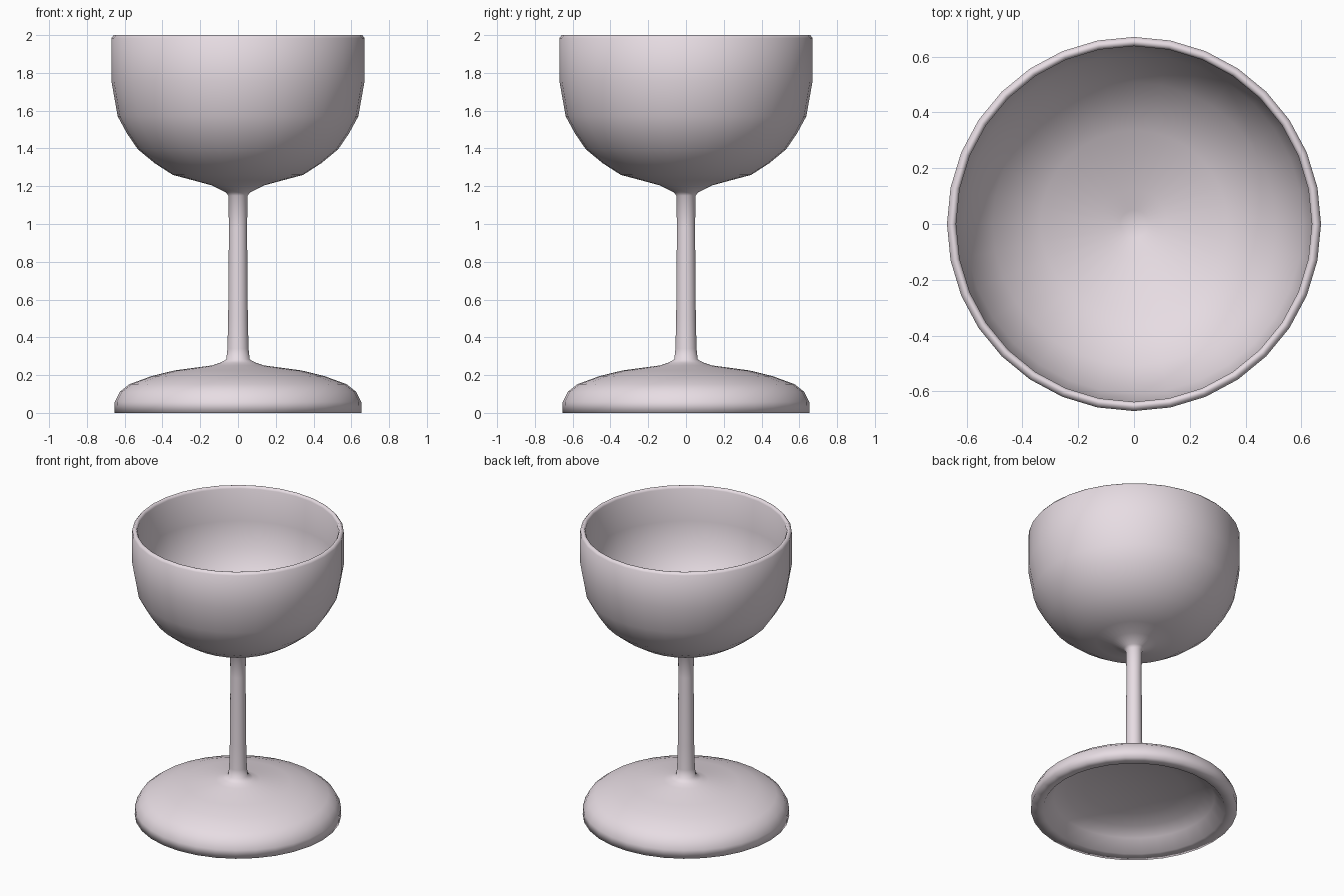
import bpy, bmesh, math

if "Cube" in bpy.data.objects:
    bpy.data.objects.remove(bpy.data.objects["Cube"])

SIDES = 32

# Half profile (radius, height), from the underside of the foot to the inside of the bowl
foot_underside = [(0, 0.178), (0.15, 0.172), (0.32, 0.15), (0.43, 0.122), (0.51, 0.08), (0.575, 0.0)]
foot_top = [(0.654, 0.0), (0.653, 0.058), (0.625, 0.112), (0.575, 0.152),
            (0.46, 0.194), (0.335, 0.225), (0.14, 0.251), (0.095, 0.265)]
stem = [(0.062, 0.283), (0.056, 0.34), (0.052, 0.5), (0.048, 0.98), (0.051, 1.15)]
bowl_outside = [(0.065, 1.168), (0.14, 1.205), (0.24, 1.232), (0.345, 1.26), (0.44, 1.321),
                (0.53, 1.395), (0.588, 1.48), (0.637, 1.57), (0.67, 1.755), (0.67, 1.985)]
bowl_rim = [(0.658, 2.0), (0.645, 2.0)]
bowl_inside = [(0.637, 1.985), (0.637, 1.76), (0.607, 1.585), (0.507, 1.418),
               (0.335, 1.292), (0.12, 1.238), (0.05, 1.212), (0, 1.203)]


def lathe(name, profile, material):
    """Revolve a half profile around the z axis."""
    bm = bmesh.new()
    verts = [bm.verts.new((r, 0, z)) for r, z in profile]
    edges = [bm.edges.new(pair) for pair in zip(verts, verts[1:])]
    bmesh.ops.spin(bm, geom=verts + edges, cent=(0, 0, 0), axis=(0, 0, 1),
                   angle=math.tau, steps=SIDES, use_merge=False)
    bmesh.ops.remove_doubles(bm, verts=bm.verts, dist=1e-4)
    bmesh.ops.recalc_face_normals(bm, faces=bm.faces)
    for face in bm.faces:
        face.smooth = True
    mesh = bpy.data.meshes.new(name)
    bm.to_mesh(mesh)
    bm.free()
    mesh.materials.append(material)
    obj = bpy.data.objects.new(name, mesh)
    bpy.context.collection.objects.link(obj)
    return obj


# Pale pinkish glass colour
glass = bpy.data.materials.new("pale_glass")
glass.diffuse_color = (0.8, 0.72, 0.77, 1)
glass.use_nodes = True
glass.node_tree.nodes["Principled BSDF"].inputs["Base Color"].default_value = glass.diffuse_color

# Goblet: hollow foot, slim stem and open bowl in one continuous surface
lathe("goblet", foot_underside + foot_top + stem + bowl_outside + bowl_rim + bowl_inside, glass)
